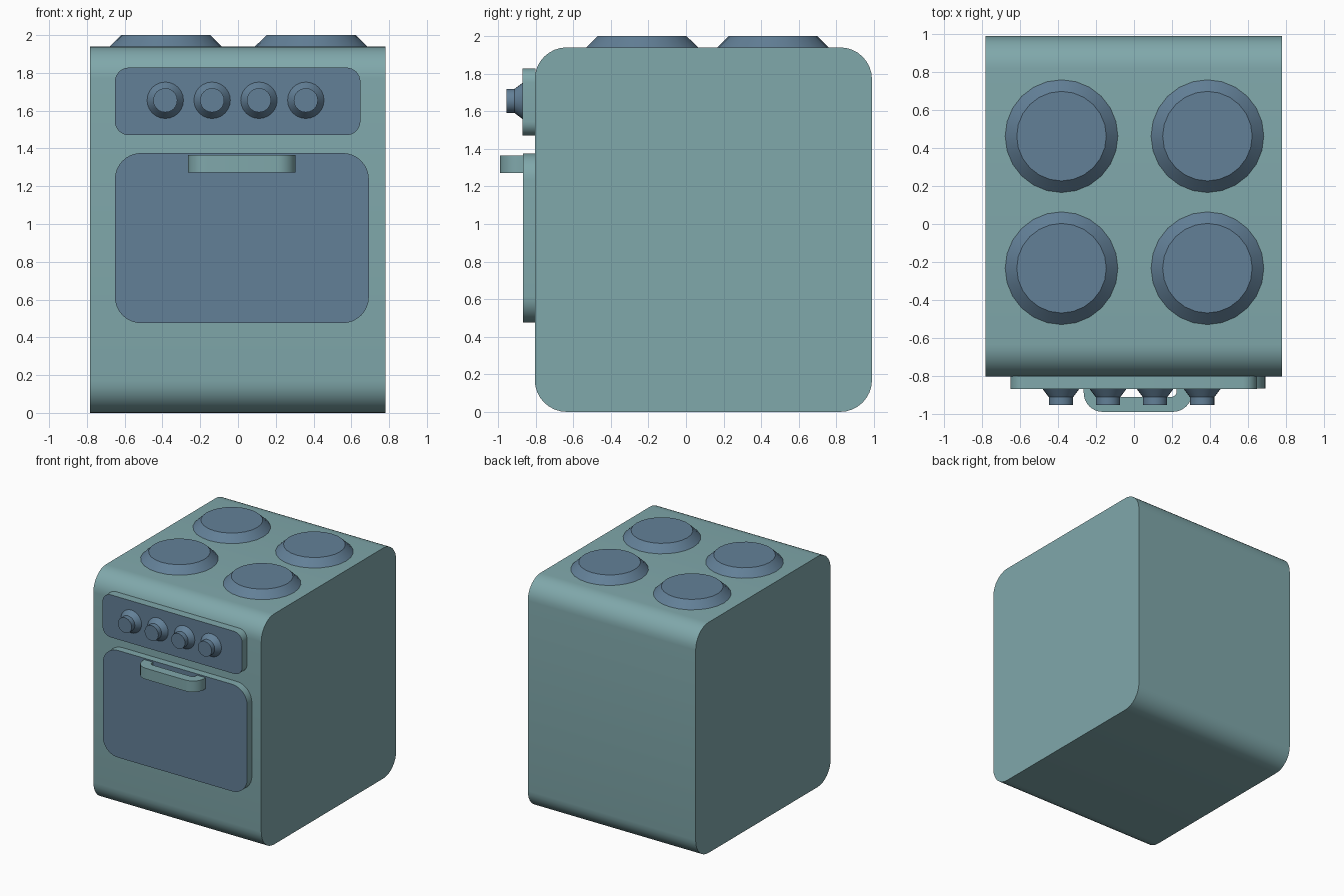
import bpy, bmesh, math
from mathutils import Vector

if "Cube" in bpy.data.objects:
    bpy.data.objects.remove(bpy.data.objects["Cube"])


def material(name, rgb):
    m = bpy.data.materials.new(name)
    m.diffuse_color = (*rgb, 1)
    m.use_nodes = True
    m.node_tree.nodes["Principled BSDF"].inputs["Base Color"].default_value = m.diffuse_color
    return m


TEAL = material("teal_enamel", (0.216, 0.392, 0.408))
BLUE = material("slate_blue", (0.124, 0.216, 0.312))


def finish(name, bm, mats):
    bmesh.ops.recalc_face_normals(bm, faces=bm.faces)
    bm.normal_update()
    me = bpy.data.meshes.new(name)
    for m in mats:
        me.materials.append(m)
    # with two materials, the second goes on the flat front
    if len(mats) > 1:
        for f in bm.faces:
            f.material_index = 1 if f.normal.y < -0.99 else 0
    bm.to_mesh(me)
    bm.free()
    ob = bpy.data.objects.new(name, me)
    bpy.context.collection.objects.link(ob)
    bpy.ops.object.select_all(action='DESELECT')
    ob.select_set(True)
    bpy.context.view_layer.objects.active = ob
    bpy.ops.object.shade_smooth_by_angle(angle=math.radians(30))
    return ob


def arc(cx, cy, r, start, end, n=8):
    return [(cx + r * math.cos(math.radians(start + (end - start) * i / n)),
             cy + r * math.sin(math.radians(start + (end - start) * i / n)))
            for i in range(n + 1)]


def rounded_rect(u0, u1, v0, v1, r):
    return (arc(u0 + r, v0 + r, r, 180, 270) + arc(u1 - r, v0 + r, r, 270, 360)
            + arc(u1 - r, v1 - r, r, 0, 90) + arc(u0 + r, v1 - r, r, 90, 180))


def prism(name, outline, axis, lo, hi, mats):
    """Extrude a 2D outline along the given axis from lo to hi."""
    bm = bmesh.new()
    verts = []
    for u, v in outline:
        co = [u, v]
        co.insert(axis, lo)
        verts.append(bm.verts.new(co))
    face = bm.faces.new(verts)
    res = bmesh.ops.extrude_face_region(bm, geom=[face], use_keep_orig=True)
    step = Vector((0, 0, 0))
    step[axis] = hi - lo
    bmesh.ops.translate(bm, vec=step,
                        verts=[g for g in res["geom"] if isinstance(g, bmesh.types.BMVert)])
    return finish(name, bm, mats)


def turned(name, profile, loc, rot_x=0.0, sides=24):
    """Stack of rings (radius, height) with capped ends."""
    bm = bmesh.new()
    rings = [[bm.verts.new((r * math.cos(2 * math.pi * i / sides),
                            r * math.sin(2 * math.pi * i / sides), h))
              for i in range(sides)] for r, h in profile]
    for a, b in zip(rings, rings[1:]):
        for i in range(sides):
            j = (i + 1) % sides
            bm.faces.new((a[i], a[j], b[j], b[i]))
    bm.faces.new(rings[0])
    bm.faces.new(rings[-1])
    ob = finish(name, bm, [BLUE])
    ob.location = loc
    ob.rotation_euler.x = rot_x
    return ob


# Stove body, rounded seen from the side
prism("stove_body", rounded_rect(-0.805, 0.99, 0, 1.94, 0.17), 0, -0.783, 0.78, [TEAL])

# Control panel and oven door: teal rims, blue fronts
prism("control_panel", rounded_rect(-0.652, 0.648, 1.47, 1.828, 0.075), 1, -0.87, -0.80, [TEAL, BLUE])
prism("oven_door", rounded_rect(-0.652, 0.693, 0.475, 1.376, 0.14), 1, -0.867, -0.80, [TEAL, BLUE])

# Door handle: U-shaped strip seen from above
outer = [(-0.265, -0.86)] + arc(-0.165, -0.89, 0.1, 180, 270) + arc(0.205, -0.89, 0.1, 270, 360) + [(0.305, -0.86)]
inner = [(0.225, -0.86)] + arc(0.195, -0.882, 0.03, 0, -90, 4) + arc(-0.155, -0.882, 0.03, 270, 180, 4) + [(-0.185, -0.86)]
prism("door_handle", outer + inner, 2, 1.272, 1.365, [TEAL])

# Control knobs
for i in range(4):
    turned(f"knob_{i + 1}", [(0.098, 0), (0.064, 0.045), (0.064, 0.087)],
           (-0.385 + i * 0.248, -0.868, 1.655), math.pi / 2)

# Hot plates
for x in (-0.382, 0.387):
    for y in (-0.233, 0.463):
        turned("hot_plate", [(0.297, -0.01), (0.297, 0.0), (0.236, 0.06)], (x, y, 1.94))
